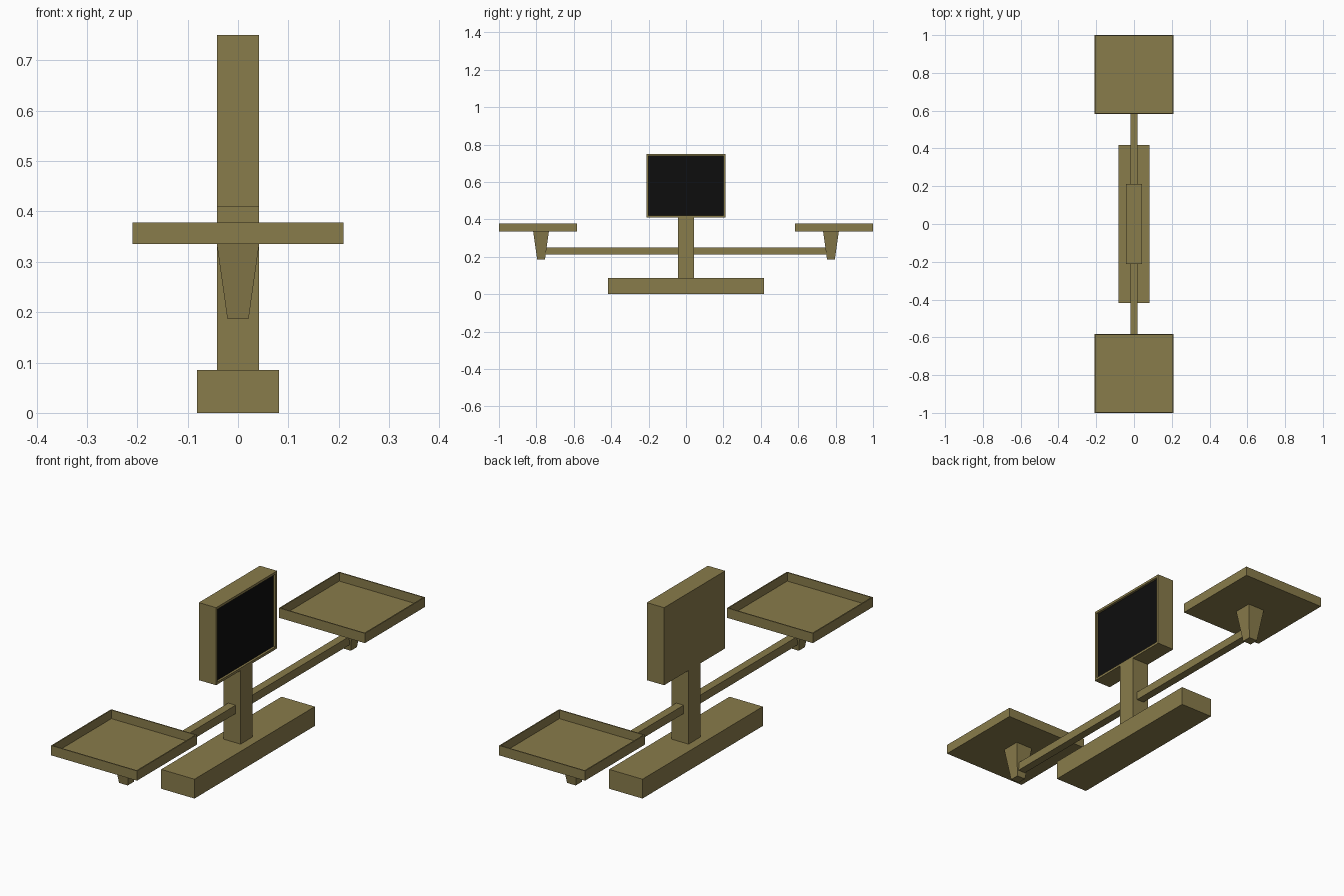
import bpy, bmesh
from mathutils import Matrix, Vector

if "Cube" in bpy.data.objects:
    bpy.data.objects.remove(bpy.data.objects["Cube"])

def material(name, rgb):
    m = bpy.data.materials.new(name)
    m.diffuse_color = (*rgb, 1)
    m.use_nodes = True
    m.node_tree.nodes["Principled BSDF"].inputs["Base Color"].default_value = m.diffuse_color
    return m

BODY = material("olive", (0.25, 0.20, 0.07))
DARK = material("screen_black", (0.004, 0.004, 0.004))

def box(name, lo, hi, taper=1.0, recess=None, dark=False):
    """Box from lo to hi; taper scales the bottom, recess=(normal, border, depth) sinks one face."""
    lo, hi = Vector(lo), Vector(hi)
    c, s = (lo + hi) / 2, hi - lo
    bm = bmesh.new()
    bmesh.ops.create_cube(bm, size=1, matrix=Matrix.Translation(c) @ Matrix.Diagonal((*s, 1)))
    for v in bm.verts:
        if v.co.z < c.z:
            v.co.x = c.x + (v.co.x - c.x) * taper
            v.co.y = c.y + (v.co.y - c.y) * taper
    bm.normal_update()
    me = bpy.data.meshes.new(name)
    me.materials.append(BODY)
    if dark:
        me.materials.append(DARK)
    if recess:
        normal, border, depth = recess
        n = Vector(normal)
        face = next(f for f in bm.faces if f.normal.dot(n) > 0.9)
        bmesh.ops.inset_region(bm, faces=[face], thickness=border)
        # extrude the inset face inward to form vertical walls
        new = bmesh.ops.extrude_discrete_faces(bm, faces=[face])["faces"][0]
        bmesh.ops.translate(bm, verts=new.verts, vec=-n * depth)
        new.material_index = int(dark)
    bmesh.ops.recalc_face_normals(bm, faces=bm.faces)
    bm.to_mesh(me)
    bm.free()
    ob = bpy.data.objects.new(name, me)
    bpy.context.collection.objects.link(ob)
    return ob

# Base, post and display head with a sunken screen on +x
box("base", (-0.081, -0.418, 0), (0.081, 0.418, 0.085))
box("post", (-0.042, -0.042, 0.085), (0.042, 0.042, 0.409))
box("display", (-0.042, -0.212, 0.409), (0.042, 0.212, 0.75),
    recess=((1, 0, 0), 0.015, 0.01), dark=True)

# Arm, tapered bracket and tray on each side
for side, label in ((-1, "front"), (1, "back")):
    def span(a, b):
        return sorted((side * a, side * b))
    y0, y1 = span(0.042, 0.76)
    box(label + "_arm", (-0.018, y0, 0.213), (0.018, y1, 0.25))
    y0, y1 = span(0.733, 0.817)
    box(label + "_bracket", (-0.042, y0, 0.186), (0.042, y1, 0.335), taper=0.5)
    y0, y1 = span(0.583, 1.0)
    box(label + "_tray", (-0.209, y0, 0.335), (0.209, y1, 0.378),
        recess=((0, 0, 1), 0.007, 0.038))
